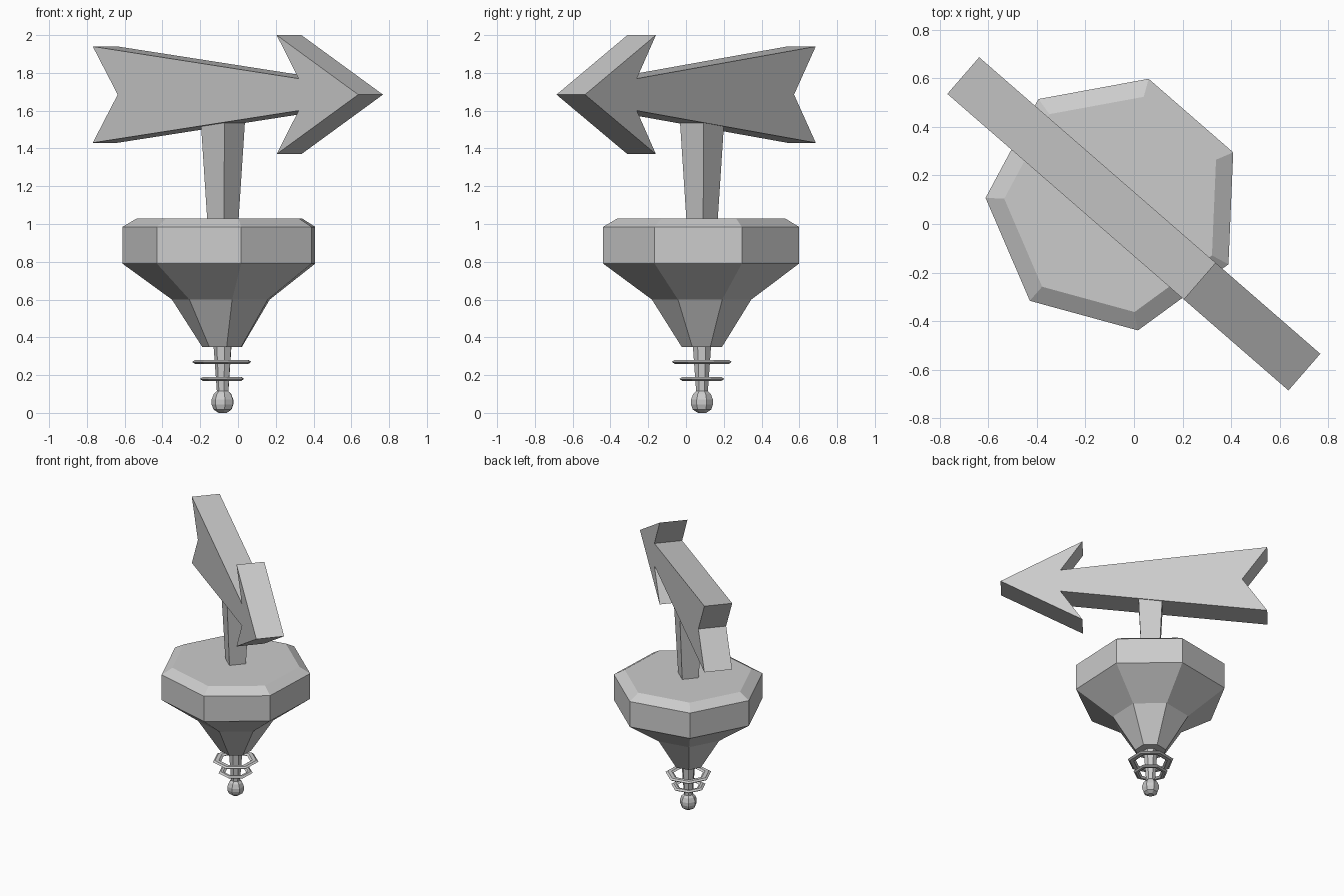
import bpy, bmesh
from math import sin, cos, radians

if "Cube" in bpy.data.objects:
    bpy.data.objects.remove(bpy.data.objects["Cube"])

AXIS = (-0.08, 0.085)      # vertical axis of the turned parts
PHASE = radians(74.7)      # first corner of the seven-sided parts
YAW = radians(-41)         # heading of the arrow


def finish(bm, name):
    bmesh.ops.recalc_face_normals(bm, faces=bm.faces)
    me = bpy.data.meshes.new(name)
    bm.to_mesh(me)
    bm.free()
    ob = bpy.data.objects.new(name, me)
    bpy.context.collection.objects.link(ob)
    return ob


def lathe(name, profile, sides=7, phase=PHASE, closed=False):
    """Turn (radius, z) points; closed joins last to first, else ends are capped."""
    bm = bmesh.new()
    rings = []
    for r, z in profile:
        angles = [phase + radians(360) * i / sides for i in range(sides)]
        rings.append([bm.verts.new((AXIS[0] + r * cos(a), AXIS[1] + r * sin(a), z))
                      for a in angles])
    pairs = list(zip(rings, rings[1:]))
    if closed:
        pairs.append((rings[-1], rings[0]))
    else:
        bm.faces.new(rings[0])
        bm.faces.new(rings[-1])
    for a, b in pairs:
        for i in range(sides):
            j = (i + 1) % sides
            bm.faces.new((a[i], a[j], b[j], b[i]))
    return finish(bm, name)


# Tapered seven-sided base
lathe("base", [(0.11, 0.35), (0.27, 0.60), (0.532, 0.79),
               (0.532, 0.985), (0.455, 1.03)])

# Spindle with ball tip
lathe("spindle", [(0.022, 0.0), (0.05, 0.018), (0.06, 0.045), (0.06, 0.07),
                  (0.048, 0.1), (0.032, 0.115), (0.05, 0.36)])

# Thin loose rings around the spindle
for name, z, outer, inner in (("upper_ring", 0.27, 0.163, 0.105),
                              ("lower_ring", 0.18, 0.122, 0.075)):
    h, e = 0.01, 0.015
    lathe(name, [(outer, z), (outer - e, z + h), (inner + e, z + h),
                 (inner, z), (inner + e, z - h), (outer - e, z - h)], closed=True)

# Square post, widening upward into the arrow
lathe("post", [(0.083, 1.02), (0.119, 1.57)], sides=4, phase=YAW + radians(45))

# Arrow: upper half outline mirrored about its centre line, then extruded
half = [(0.358, 0.315), (0.512, 0.085), (-0.932, 0.255)]
outline = ([(0.93, 0)] + half + [(-0.757, 0)]
           + [(u, -h) for u, h in reversed(half)])
bm = bmesh.new()
face = bm.faces.new([bm.verts.new((u, -0.1, h)) for u, h in outline])
ext = bmesh.ops.extrude_face_region(bm, geom=[face])
bmesh.ops.translate(bm, vec=(0, 0.2, 0),
                    verts=[g for g in ext["geom"] if isinstance(g, bmesh.types.BMVert)])
if face.is_valid and len(bm.faces) < len(outline) + 2:
    bm.faces.new(face.verts)
arrow = finish(bm, "arrow")
arrow.location = (0, 0, 1.685)
arrow.rotation_euler = (0, 0, YAW)
